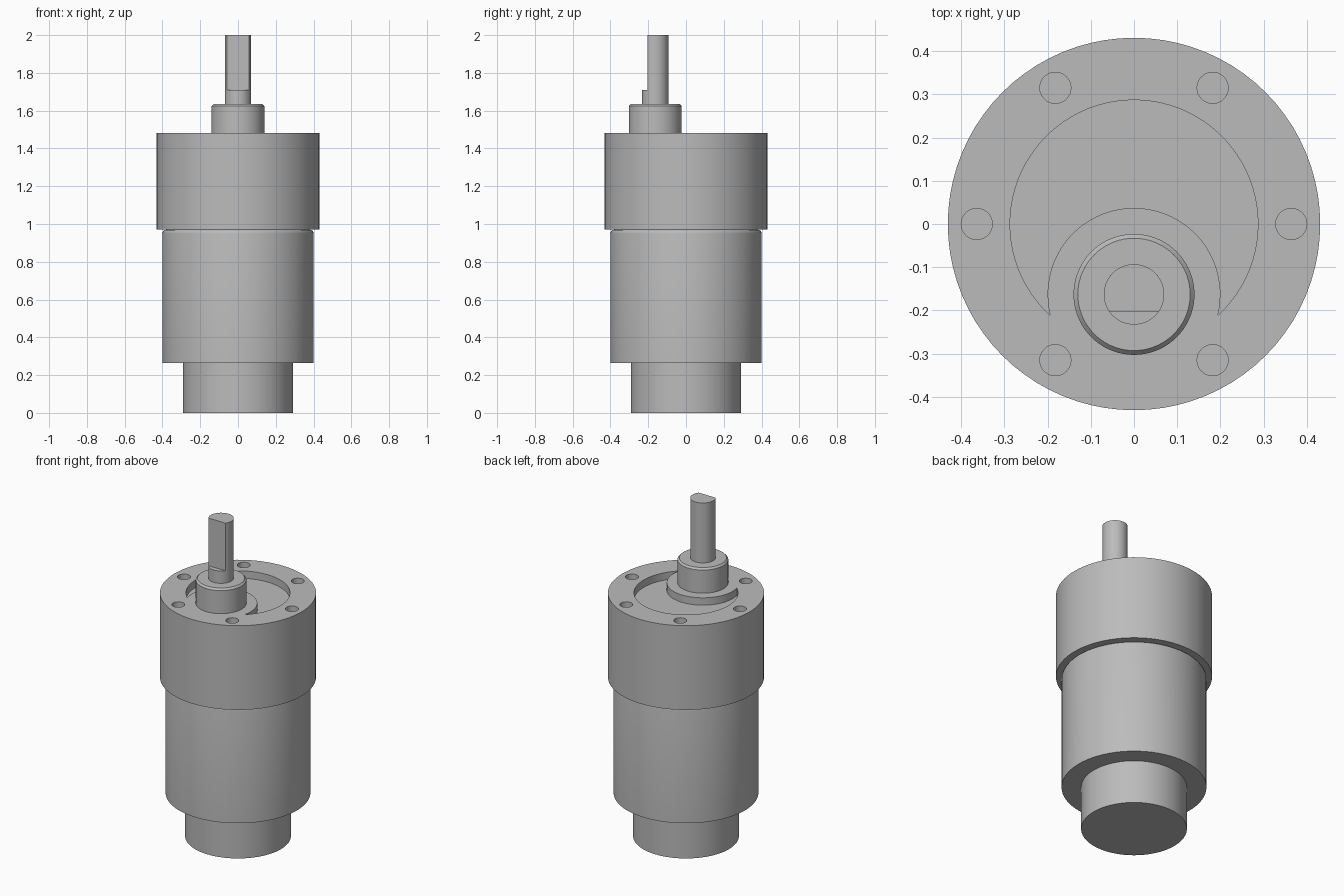
import bpy
import bmesh
from math import sin, cos, pi, radians, asin, sqrt, atan2

cube = bpy.data.objects.get("Cube")
if cube:
    bpy.data.objects.remove(cube)

metal = bpy.data.materials.new("grey metal")
metal.use_nodes = True
grey = (0.5, 0.5, 0.5, 1)
metal.diffuse_color = grey
metal.node_tree.nodes["Principled BSDF"].inputs["Base Color"].default_value = grey

SHAFT_Y = -0.163
FACE_Z = 1.483


def make(name, bm):
    bmesh.ops.recalc_face_normals(bm, faces=bm.faces)
    mesh = bpy.data.meshes.new(name)
    bm.to_mesh(mesh)
    bm.free()
    mesh.materials.append(metal)
    obj = bpy.data.objects.new(name, mesh)
    bpy.context.collection.objects.link(obj)
    return obj


def activate(obj):
    bpy.ops.object.select_all(action="DESELECT")
    obj.select_set(True)
    bpy.context.view_layer.objects.active = obj


def smooth(obj):
    activate(obj)
    bpy.ops.object.shade_smooth_by_angle(angle=radians(25))


def turned(name, profile, x=0, y=0, sides=72):
    """Solid of revolution from (radius, height) pairs, capped at both ends."""
    bm = bmesh.new()
    rings = [[bm.verts.new((x + r * cos(2 * pi * i / sides), y + r * sin(2 * pi * i / sides), z))
              for i in range(sides)] for r, z in profile]
    for low, high in zip(rings, rings[1:]):
        for i in range(sides):
            j = (i + 1) % sides
            bm.faces.new((low[i], low[j], high[j], high[i]))
    bm.faces.new(rings[0])
    bm.faces.new(rings[-1])
    return make(name, bm)


def prism(name, outline, z0, z1):
    bm = bmesh.new()
    face = bm.faces.new([bm.verts.new((x, y, z0)) for x, y in outline])
    top = bmesh.ops.extrude_face_region(bm, geom=[face])["geom"]
    bmesh.ops.translate(bm, vec=(0, 0, z1 - z0),
                        verts=[v for v in top if isinstance(v, bmesh.types.BMVert)])
    return make(name, bm)


def arc(radius, cy, start, end, steps):
    return [(radius * cos(start + (end - start) * i / steps),
             cy + radius * sin(start + (end - start) * i / steps)) for i in range(steps + 1)]


def cut(obj, cutter):
    activate(obj)
    mod = obj.modifiers.new("cut", "BOOLEAN")
    mod.operation = "DIFFERENCE"
    mod.solver = "EXACT"
    mod.object = cutter
    bpy.ops.object.modifier_apply(modifier=mod.name)
    bpy.data.objects.remove(cutter)


# Motor: rear cap and can with a rounded upper rim
smooth(turned("rear_cap", [(0.292, 0), (0.292, 0.265)]))
rim = [(0.38 + 0.02 * cos(a * pi / 8), 0.95 + 0.02 * sin(a * pi / 8)) for a in range(5)]
smooth(turned("motor_can", [(0.4, 0.265)] + rim))

# Gearbox with six screw holes
gearbox = turned("gearbox", [(0.431, 0.97), (0.431, FACE_Z)], sides=80)
for k in range(6):
    a = k * pi / 3
    cut(gearbox, turned("hole_cutter", [(0.036, FACE_Z - 0.12), (0.036, FACE_Z + 0.05)],
                        0.364 * cos(a), 0.364 * sin(a), 32))

# Crescent recess between the outer circle and the pad around the shaft
R, r = 0.287, 0.2
tip_y = (R * R - r * r + SHAFT_Y ** 2) / (2 * SHAFT_Y)
tip_x = sqrt(R * R - tip_y * tip_y)
outer = asin(tip_y / R)
inner = atan2(tip_y - SHAFT_Y, tip_x)
crescent = arc(R, 0, outer, pi - outer, 64) + arc(r, SHAFT_Y, pi - inner, inner, 48)[1:-1]
cut(gearbox, prism("recess_cutter", crescent, FACE_Z - 0.045, FACE_Z + 0.05))
smooth(gearbox)

# Bearing boss with a chamfered top
smooth(turned("bearing_boss", [(0.14, FACE_Z - 0.005), (0.14, 1.624), (0.13, 1.635)], y=SHAFT_Y))

# Output shaft: round base and a flat-sided upper length
smooth(turned("shaft_base", [(0.07, 1.63), (0.07, 1.71)], y=SHAFT_Y, sides=48))
flat = asin(-0.04 / 0.07)
smooth(prism("shaft_flat_end", arc(0.07, SHAFT_Y, flat, pi - flat, 40), 1.71, 2.0))
